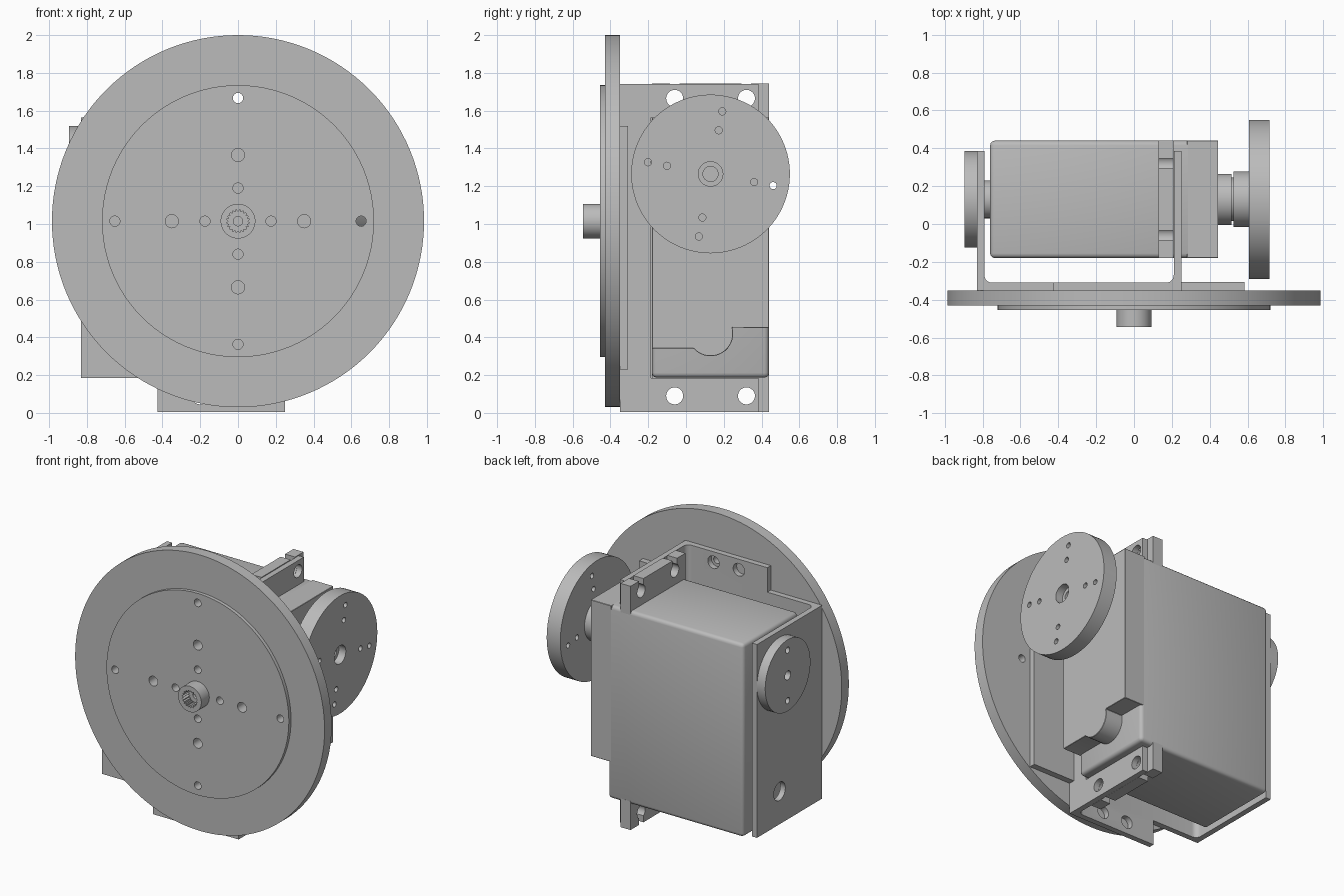
import bpy, bmesh
from math import sin, cos, pi, radians

old = bpy.data.objects.get("Cube")
if old:
    bpy.data.objects.remove(old, do_unlink=True)

grey = bpy.data.materials.new("plain_grey")
grey.use_nodes = True
COLOUR = (0.5, 0.5, 0.5, 1)
grey.diffuse_color = COLOUR
grey.node_tree.nodes["Principled BSDF"].inputs["Base Color"].default_value = COLOUR


def prism(name, pts, axis, lo, hi):
    """Extrude a 2D outline along x (y,z), y (x,z) or z (x,y)."""
    place = {"x": lambda a, b, h: (h, a, b),
             "y": lambda a, b, h: (a, h, b),
             "z": lambda a, b, h: (a, b, h)}[axis]
    bm = bmesh.new()
    low = [bm.verts.new(place(a, b, lo)) for a, b in pts]
    high = [bm.verts.new(place(a, b, hi)) for a, b in pts]
    bm.faces.new(low)
    bm.faces.new(high)
    n = len(pts)
    for i in range(n):
        j = (i + 1) % n
        bm.faces.new((low[i], low[j], high[j], high[i]))
    bmesh.ops.recalc_face_normals(bm, faces=bm.faces)
    mesh = bpy.data.meshes.new(name)
    bm.to_mesh(mesh)
    bm.free()
    mesh.materials.append(grey)
    obj = bpy.data.objects.new(name, mesh)
    bpy.context.collection.objects.link(obj)
    return obj


def arc(c, r, start, end, n):
    return [(c[0] + r * cos(radians(start + (end - start) * i / n)),
             c[1] + r * sin(radians(start + (end - start) * i / n))) for i in range(n + 1)]


def disc(name, c, r, axis, lo, hi, n=32):
    return prism(name, arc(c, r, 0, 360, n)[:-1], axis, lo, hi)


def rect(a0, a1, b0, b1):
    return [(a0, b0), (a1, b0), (a1, b1), (a0, b1)]


def bake(obj):
    graph = bpy.context.evaluated_depsgraph_get()
    mesh = bpy.data.meshes.new_from_object(obj.evaluated_get(graph))
    obj.modifiers.clear()
    obj.data = mesh


def combine(obj, others, operation="DIFFERENCE"):
    for other in others:
        mod = obj.modifiers.new("bool", "BOOLEAN")
        mod.operation, mod.solver, mod.object = operation, "EXACT", other
    bpy.context.view_layer.update()
    bake(obj)
    for other in others:
        bpy.data.objects.remove(other, do_unlink=True)


def bevel(obj, width, segments):
    mod = obj.modifiers.new("bevel", "BEVEL")
    mod.width, mod.segments, mod.angle_limit = width, segments, radians(50)
    bpy.context.view_layer.update()
    bake(obj)


# Large front wheel: rim disc, raised face and splined hub
WC = (0, 1.015)


def wheel_holes():
    cutters = []
    for k in range(4):
        for d, r in ((0.175, 0.027), (0.35, 0.035), (0.652, 0.027)):
            c = (d * cos(k * pi / 2), WC[1] + d * sin(k * pi / 2))
            cutters.append(disc("cutter", c, r, "y", -0.6, -0.3, 20))
    return cutters


wheel = disc("large_wheel", WC, 0.985, "y", -0.43, -0.35, 128)
combine(wheel, wheel_holes())
face = disc("wheel_face", WC, 0.72, "y", -0.455, -0.43, 96)
combine(face, wheel_holes())
hub = disc("wheel_hub", WC, 0.092, "y", -0.545, -0.455, 48)
teeth = 20
spline = []
for i in range(teeth * 2):
    r = 0.062 if i % 2 else 0.05
    spline.append((r * cos(pi * i / teeth), WC[1] + r * sin(pi * i / teeth)))
combine(hub, [prism("cutter", spline, "y", -0.6, -0.475),
              disc("cutter", WC, 0.025, "y", -0.6, -0.4, 20)])

# Spacer plate behind the wheel
spacer = prism("spacer_plate", rect(0.2, 0.585, 0.23, 1.52), "y", -0.35, -0.307)

# Folded bracket: channel with L-shaped ears above and below
IN = -0.31
left_bend = arc((-0.75, IN + 0.04), 0.04, 270, 180, 6)
right_bend = arc((0.17, IN + 0.04), 0.04, 0, -90, 6)
channel = [(-0.83, -0.35), (0.25, -0.35), (0.25, -0.185), (0.21, -0.185)]
channel += right_bend + left_bend + [(-0.79, 0.385), (-0.83, 0.385)]
ear = [(-0.425, -0.35), (0.25, -0.35), (0.25, 0.385), (0.21, 0.385)]
ear += right_bend + [(-0.425, IN)]
bracket = prism("bracket", channel, "z", 0.185, 1.565)
combine(bracket, [prism("ear", ear, "z", 0.005, 0.185),
                  prism("ear", ear, "z", 1.565, 1.74)], "UNION")
cutters = [disc("cutter", (0.13, 0.42), 0.065, "x", -0.9, -0.78)]
for z in (0.09, 1.665):
    for y in (-0.06, 0.32):
        cutters.append(disc("cutter", (y, z), 0.045, "x", 0.2, 0.3))
    for x in (-0.2, 0.0):
        cutters.append(disc("cutter", (x, z), 0.045, "y", -0.4, -0.25))
combine(bracket, cutters)

# Motor case, with the stepped front housing cut around a round boss
case = prism("motor_case", rect(-0.18, 0.44, 0.187, 1.565), "x", -0.76, 0.31)
bevel(case, 0.025, 3)
outline = [(-0.18, 1.565), (-0.18, 0.34), (0.04, 0.34)]
outline += arc((0.13, 0.42), 0.12, 222, 375, 14) + [(0.44, 0.45), (0.44, 1.565)]
housing = prism("front_housing", outline, "x", 0.28, 0.445)
bevel(housing, 0.02, 1)

# Mounting tabs with open screw slots
for label, z0, z1, hole, tip in (("lower", 0.005, 0.21, 0.09, 0), ("upper", 1.54, 1.745, 1.665, 1.8)):
    tab = prism(label + "_mounting_tab", rect(-0.18, 0.44, z0, z1), "x", 0.13, 0.209)
    cutters = []
    for y in (-0.06, 0.32):
        cutters.append(disc("cutter", (y, hole), 0.045, "x", 0.1, 0.3))
        cutters.append(prism("cutter", rect(y - 0.025, y + 0.025, min(hole, tip), max(hole, tip)),
                             "x", 0.1, 0.3))
    combine(tab, cutters)

# Output shaft and small drive wheel
AXIS = (0.13, 1.265)
disc("output_boss", AXIS, 0.135, "x", 0.43, 0.515, 48)
disc("output_neck", AXIS, 0.115, "x", 0.5, 0.54, 48)
disc("horn_hub", AXIS, 0.147, "x", 0.525, 0.61, 48)
horn = disc("small_wheel", AXIS, 0.42, "x", 0.608, 0.715, 96)
cutters = [disc("cutter", AXIS, 0.065, "x", 0.66, 0.8), disc("cutter", AXIS, 0.04, "x", 0.62, 0.8)]
for k in range(4):
    a = k * pi / 2 - radians(10.6)
    for d in (0.235, 0.337):
        c = (AXIS[0] + d * cos(a), AXIS[1] + d * sin(a))
        cutters.append(disc("cutter", c, 0.019, "x", 0.5, 0.8, 16))
combine(horn, cutters)

# Idler disc on the far side with its pivot
idler = disc("idler_disc", AXIS, 0.255, "x", -0.895, -0.83, 64)
combine(idler, [disc("cutter", (AXIS[0], AXIS[1] + d), r, "x", -1, -0.84, 20)
                for d, r in ((0, 0.032), (0.18, 0.022), (-0.18, 0.022))])
disc("idler_pivot", AXIS, 0.1, "x", -0.8, -0.75, 32)

# Smooth the round walls, keep edges sharp
bpy.ops.object.select_all(action="DESELECT")
for obj in bpy.context.collection.objects:
    if obj.type == "MESH" and grey.name in obj.data.materials:
        obj.select_set(True)
        bpy.context.view_layer.objects.active = obj
bpy.ops.object.shade_smooth_by_angle(angle=radians(30))
